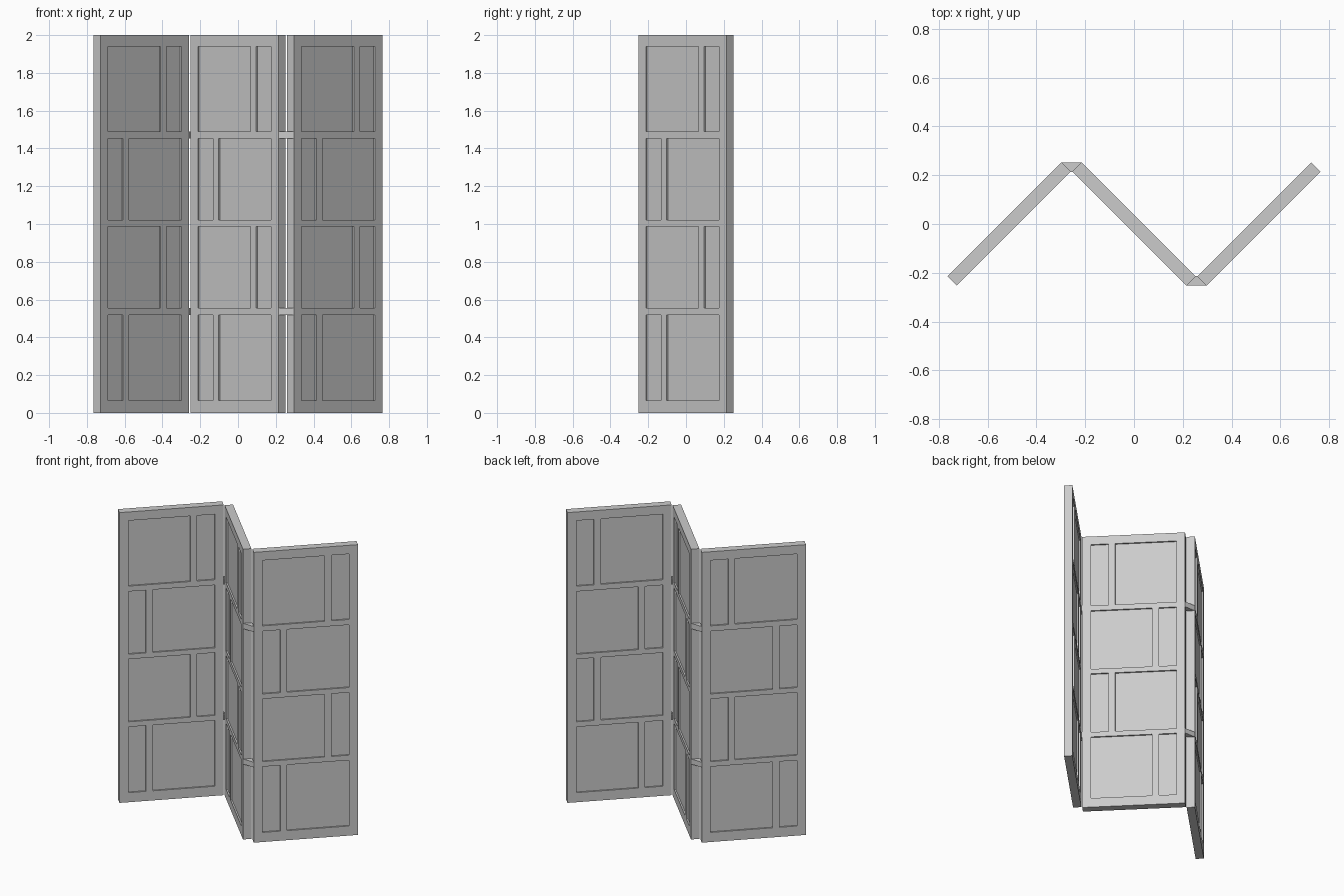
import bpy
import bmesh
from math import pi
from mathutils import Matrix, Vector

if "Cube" in bpy.data.objects:
    bpy.data.objects.remove(bpy.data.objects["Cube"])

W, T, H = 0.661, 0.053, 2.0      # leaf width, thickness, height
DEPTH = 0.01                     # recess of the infill boards
STILE, SMALL, MULLION = 0.056, 0.112, 0.044
ROWS = [(0.066, 0.519), (0.554, 0.986), (1.020, 1.452), (1.489, 1.940)]


def add_box(bm, lo, hi):
    lo, hi = Vector(lo), Vector(hi)
    mat = Matrix.Translation((lo + hi) / 2) @ Matrix.Diagonal((*(hi - lo), 1))
    bmesh.ops.create_cube(bm, size=1, matrix=mat)


def make_object(name, bm):
    mesh = bpy.data.meshes.new(name)
    bm.to_mesh(mesh)
    bm.free()
    obj = bpy.data.objects.new(name, mesh)
    bpy.context.collection.objects.link(obj)
    return obj


# Solid leaf, upright and centred on its own axis
bm = bmesh.new()
add_box(bm, (-W / 2, -T / 2, 0), (W / 2, T / 2, H))
leaf = make_object("left_leaf", bm)

# Recess cutters: one small and one large field per row, alternating, both faces
bm = bmesh.new()
left, right = -W / 2 + STILE, W / 2 - STILE
for i, (z0, z1) in enumerate(ROWS):
    if i % 2 == 0:
        fields = [(left, left + SMALL), (left + SMALL + MULLION, right)]
    else:
        fields = [(left, right - SMALL - MULLION), (right - SMALL, right)]
    for x0, x1 in fields:
        add_box(bm, (x0, -T, z0), (x1, -T / 2 + DEPTH, z1))
        add_box(bm, (x0, T / 2 - DEPTH, z0), (x1, T, z1))
cutter = make_object("recess_cutter", bm)
cutter.hide_render = True

mod = leaf.modifiers.new("recesses", 'BOOLEAN')
mod.operation = 'DIFFERENCE'
mod.solver = 'EXACT'
mod.object = cutter
deps = bpy.context.evaluated_depsgraph_get()
carved = bpy.data.meshes.new_from_object(leaf.evaluated_get(deps))
leaf.modifiers.clear()
leaf.data = carved
bpy.data.objects.remove(cutter)

# Three leaves in a zigzag
leaf.location.x = -0.512
leaf.rotation_euler.z = pi / 4
for name, x, angle in (("middle_leaf", 0, -pi / 4), ("right_leaf", 0.512, pi / 4)):
    obj = bpy.data.objects.new(name, carved)
    obj.location.x = x
    obj.rotation_euler.z = angle
    bpy.context.collection.objects.link(obj)

# Triangular hinge wedges filling each fold at two heights
for side, sx in (("left", -1), ("right", 1)):
    for level, (z0, z1) in (("lower", (0.519, 0.554)), ("upper", (1.452, 1.489))):
        bm = bmesh.new()
        tri = [(0.215, -0.252), (0.297, -0.252), (0.256, -0.212)]
        face = bm.faces.new([bm.verts.new((sx * x, sx * y, z0)) for x, y in tri])
        ext = bmesh.ops.extrude_face_region(bm, geom=[face])
        top = [v for v in ext["geom"] if isinstance(v, bmesh.types.BMVert)]
        bmesh.ops.translate(bm, verts=top, vec=(0, 0, z1 - z0))
        bmesh.ops.recalc_face_normals(bm, faces=bm.faces)
        make_object(f"{side}_{level}_hinge", bm)
